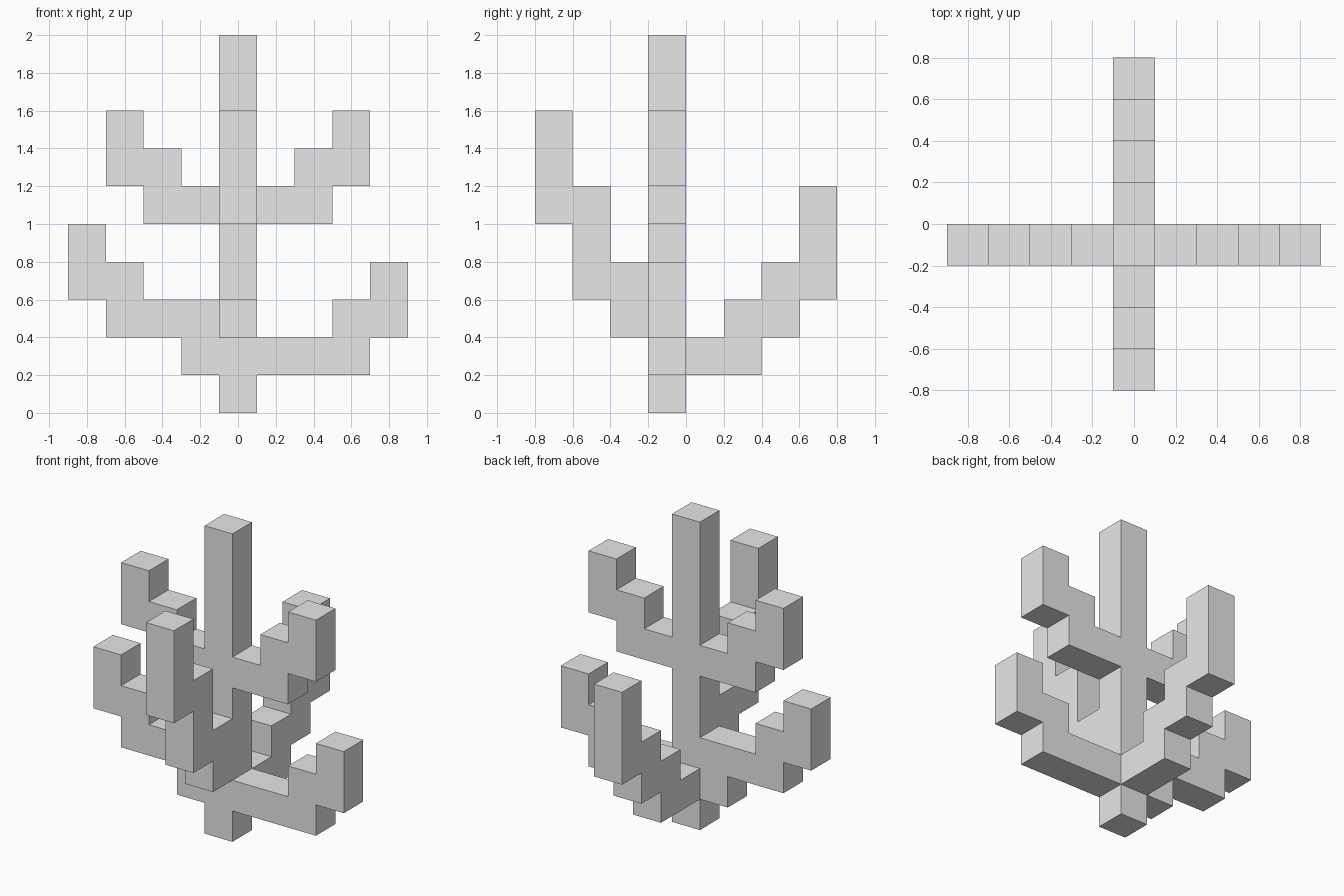
import bpy
import bmesh
from mathutils import Vector

U = 0.2                               # edge length of one block
CENTRE = Vector((0, -U / 2, 0))       # trunk axis
UP = Vector((0, 0, 1))

default = bpy.data.objects.get("Cube")
if default:
    bpy.data.objects.remove(default, do_unlink=True)

grey = bpy.data.materials.new("plain_grey")
grey.use_nodes = True
grey.diffuse_color = (0.8, 0.8, 0.8, 1)
grey.node_tree.nodes["Principled BSDF"].inputs["Base Color"].default_value = (0.8, 0.8, 0.8, 1)


def finish(name, bm):
    bmesh.ops.recalc_face_normals(bm, faces=bm.faces[:])
    mesh = bpy.data.meshes.new(name)
    bm.to_mesh(mesh)
    bm.free()
    mesh.materials.append(grey)
    obj = bpy.data.objects.new(name, mesh)
    bpy.context.collection.objects.link(obj)


def branch(name, direction, columns):
    """Stepped arm: one (bottom, top) block height per column, going outwards."""
    lower, upper = [], []
    for i, (bottom, top) in enumerate(columns):
        for step in (i, i + 1):
            lower.append((step, bottom))
            upper.append((step, top))
    outline = list(dict.fromkeys(lower + upper[::-1]))

    out = Vector(direction)
    side = UP.cross(out)
    bm = bmesh.new()
    verts = [bm.verts.new(CENTRE + U * (out * (s + 0.5) + UP * h - side / 2))
             for s, h in outline]
    face = bm.faces.new(verts)
    extruded = bmesh.ops.extrude_face_region(bm, geom=[face])
    moved = [g for g in extruded["geom"] if isinstance(g, bmesh.types.BMVert)]
    bmesh.ops.translate(bm, verts=moved, vec=side * U)
    bmesh.ops.recalc_face_normals(bm, faces=bm.faces[:])
    finish(name, bm)


# Trunk
bm = bmesh.new()
bmesh.ops.create_cube(bm, size=1)
bmesh.ops.scale(bm, verts=bm.verts[:], vec=(U, U, 10 * U))
bmesh.ops.translate(bm, verts=bm.verts[:], vec=CENTRE + UP * 5 * U)
finish("trunk", bm)

# Matching upper pair
for label, sign in (("left", 1), ("right", -1)):
    branch("upper_branch_" + label, (sign, 0, 0), [(5, 6), (5, 7), (6, 8)])

# Lower branches
branch("lower_branch_left", (1, 0, 0), [(1, 2), (1, 2), (1, 3), (2, 4)])
branch("lower_branch_right", (-1, 0, 0), [(1, 3), (2, 3), (2, 4), (3, 5)])
branch("front_branch", (0, -1, 0), [(2, 4), (3, 6), (5, 8)])
branch("back_branch", (0, 1, 0), [(1, 2), (1, 3), (2, 4), (3, 6)])
